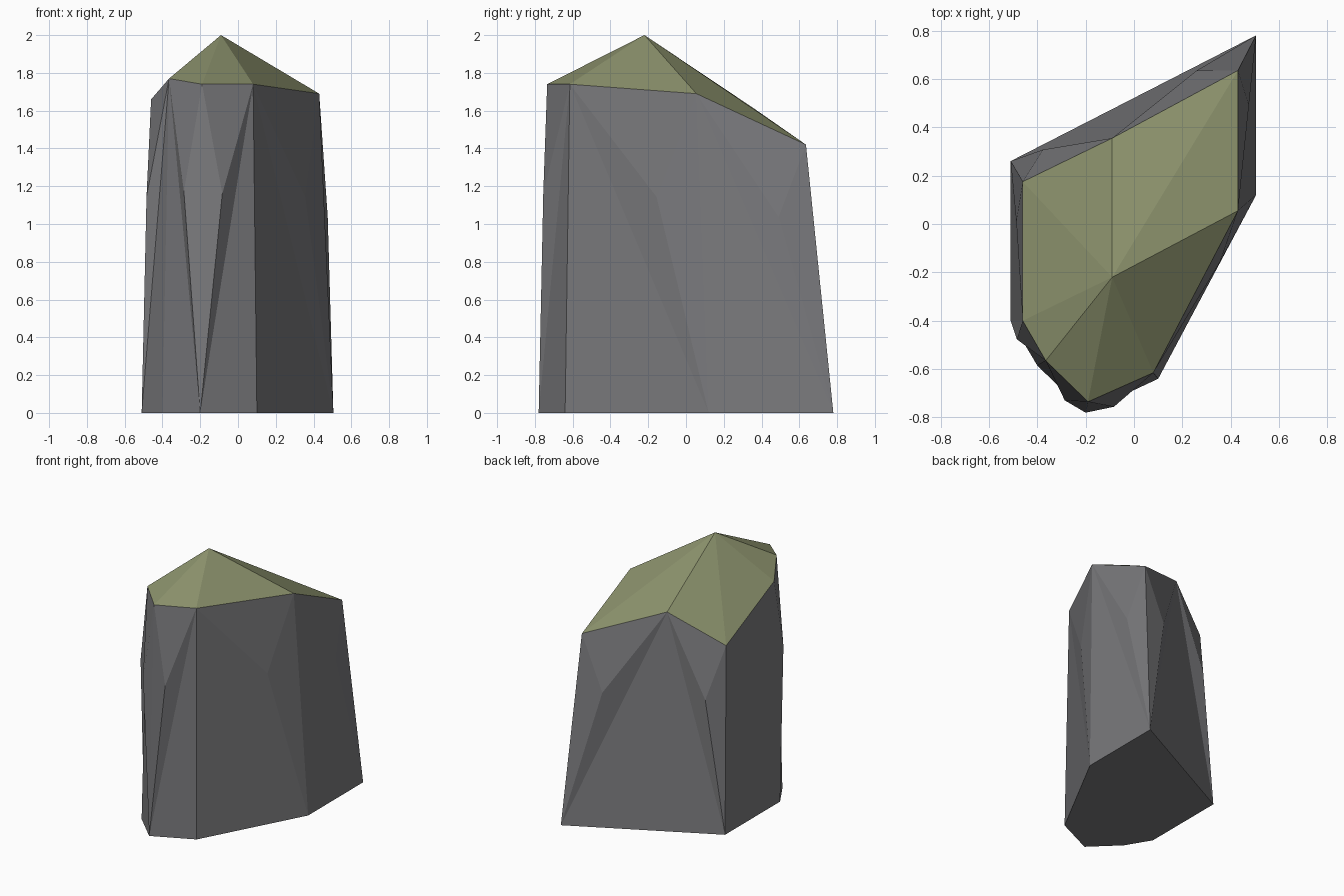
import bpy
import bmesh
from mathutils import Vector

if "Cube" in bpy.data.objects:
    bpy.data.objects.remove(bpy.data.objects["Cube"])


def material(name, color):
    m = bpy.data.materials.new(name)
    m.diffuse_color = (*color, 1)
    m.use_nodes = True
    m.node_tree.nodes["Principled BSDF"].inputs["Base Color"].default_value = m.diffuse_color
    return m


stone = material("grey stone", (0.195, 0.195, 0.205))
moss = material("olive moss", (0.25, 0.275, 0.145))

# Ground outline and top rim, counter-clockwise from the back left corner
base = [Vector((x, y, 0)) for x, y in [
    (-0.51, 0.26), (-0.51, -0.40), (-0.40, -0.585), (-0.20, -0.78),
    (0.10, -0.64), (0.505, 0.12), (0.505, 0.78)]]
rim = [Vector(p) for p in [
    (-0.46, 0.175, 1.39), (-0.46, -0.40, 1.66), (-0.365, -0.565, 1.77),
    (-0.19, -0.735, 1.74), (0.08, -0.615, 1.74), (0.43, 0.055, 1.69),
    (0.43, 0.635, 1.42)]]
back_peak = Vector((-0.09, 0.355, 1.615))
apex = Vector((-0.09, -0.22, 2.0))
centre = Vector((0, 0, 0.9))


def add_face(bm, *points):
    """Add one flat face pointing away from the middle of the rock."""
    face = bm.faces.new([bm.verts.new(p) for p in points])
    face.normal_update()
    if face.normal.dot(face.calc_center_median() - centre) < 0:
        face.normal_flip()
    return face


def add_chipped(bm, a, b, c, push):
    """Add a triangle raised to a low point in its middle."""
    normal = (b - a).cross(c - a).normalized()
    mid = (a + b + c) / 3
    if normal.dot(mid - centre) < 0:
        normal.negate()
    mid += normal * push
    for p, q in ((a, b), (b, c), (c, a)):
        add_face(bm, p, q, mid)


def finish(bm, name, mat):
    bmesh.ops.remove_doubles(bm, verts=bm.verts, dist=0.0005)
    mesh = bpy.data.meshes.new(name)
    bm.to_mesh(mesh)
    bm.free()
    mesh.materials.append(mat)
    bpy.context.collection.objects.link(bpy.data.objects.new(name, mesh))


# Stone body: each side is a flat lower triangle and a chipped upper one
bm = bmesh.new()
# low corner shared by both triangles (0 = first, 1 = second), chip height
sides = [(0, 0.01), (0, 0.045), (1, 0.05), (0, 0.05), (1, 0.02), (1, 0.02)]
for i, (low, push) in enumerate(sides):
    add_chipped(bm, rim[i], rim[i + 1], base[i + low], push)
    add_face(bm, base[i], base[i + 1], rim[i + 1 - low])

# Back side rising to a central peak
add_face(bm, base[6], base[0], back_peak)
add_chipped(bm, rim[6], back_peak, base[6], 0.05)
add_chipped(bm, rim[0], back_peak, base[0], 0.05)

# Underside
add_face(bm, *base)
finish(bm, "rock_body", stone)

# Mossy cap: a fan of facets meeting at the apex
bm = bmesh.new()
ring = rim + [back_peak]
for p, q in zip(ring, ring[1:] + ring[:1]):
    add_face(bm, p, q, apex)
finish(bm, "mossy_cap", moss)
